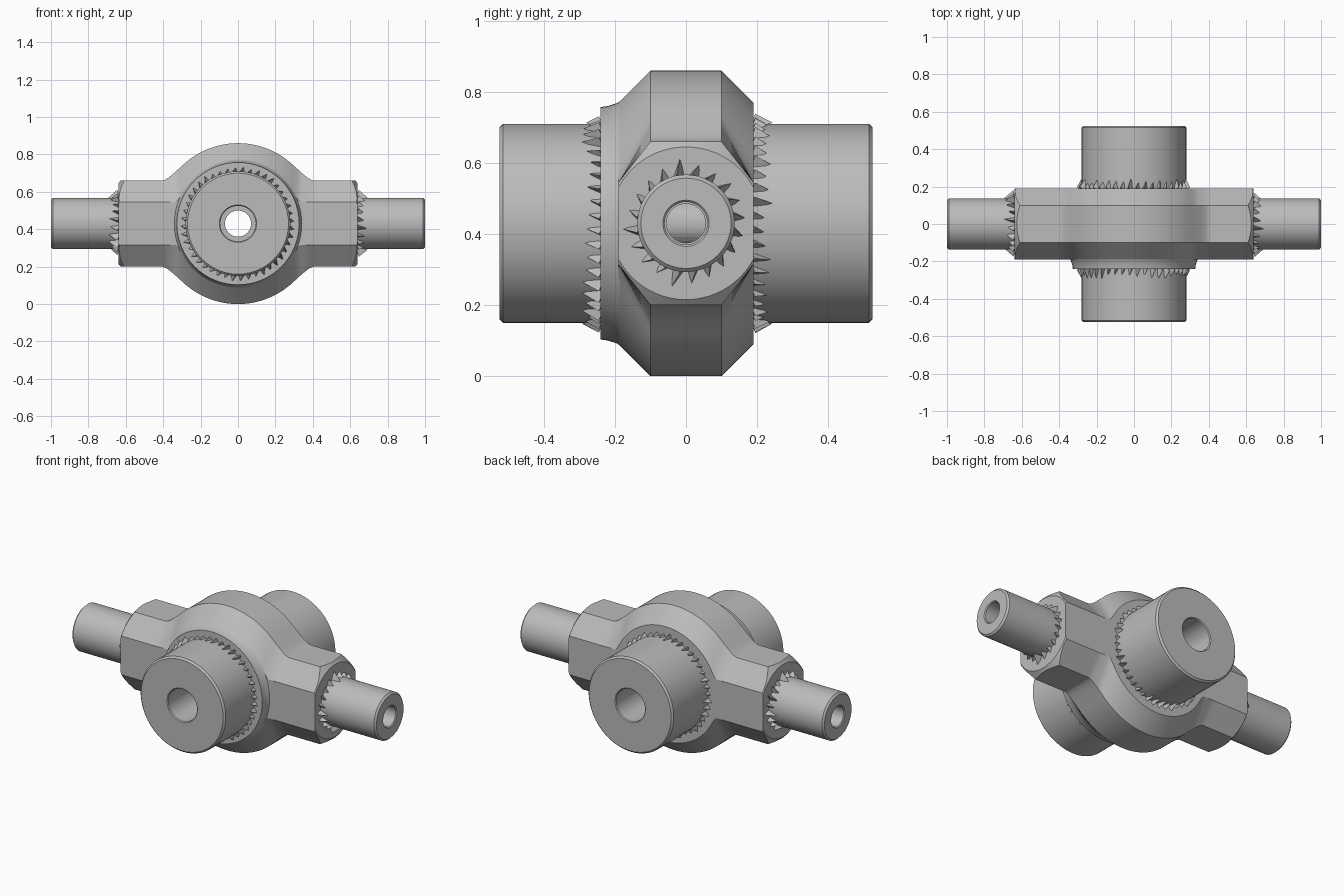
import bpy, bmesh, math, random
from mathutils import Vector, Matrix

random.seed(4)
if "Cube" in bpy.data.objects:
    bpy.data.objects.remove(bpy.data.objects["Cube"], do_unlink=True)

CENTRE = Vector((0, 0, 0.43))
ARM = 0.64           # half length of the housing
FACE = 0.19          # half thickness of the housing
RIDGE = 0.10         # half width of the flat outer rim

steel = bpy.data.materials.new("grey_steel")
steel.use_nodes = True
steel.diffuse_color = (0.5, 0.5, 0.5, 1)
steel.node_tree.nodes["Principled BSDF"].inputs["Base Color"].default_value = (0.5, 0.5, 0.5, 1)


def finish(name, bm, smooth=True):
    bmesh.ops.remove_doubles(bm, verts=bm.verts, dist=1e-5)
    bmesh.ops.recalc_face_normals(bm, faces=bm.faces)
    mesh = bpy.data.meshes.new(name)
    bm.to_mesh(mesh)
    bm.free()
    mesh.materials.append(steel)
    obj = bpy.data.objects.new(name, mesh)
    bpy.context.collection.objects.link(obj)
    if smooth:
        smooth_edges(obj)
    return obj


def activate(obj):
    bpy.ops.object.select_all(action='DESELECT')
    obj.select_set(True)
    bpy.context.view_layer.objects.active = obj


def smooth_edges(obj):
    activate(obj)
    bpy.ops.object.shade_smooth_by_angle(angle=math.radians(28))


def placement(direction):
    return Matrix.Translation(CENTRE) @ Vector(direction).to_track_quat('Z', 'Y').to_matrix().to_4x4()


def lathe(name, profile, direction, steps=64, closed=False):
    """Turn (radius, distance) points around an axis through the centre."""
    bm = bmesh.new()
    verts = [bm.verts.new((r, 0, d)) for r, d in profile]
    pairs = list(zip(verts, verts[1:]))
    if closed:
        pairs.append((verts[-1], verts[0]))
    edges = [bm.edges.new(p) for p in pairs]
    bmesh.ops.spin(bm, geom=verts + edges, cent=(0, 0, 0), axis=(0, 0, 1),
                   angle=math.tau, steps=steps)
    bm.transform(placement(direction))
    return finish(name, bm)


def tube(name, radius, bore, start, end, direction):
    c = 0.01
    lathe(name, [(bore, start), (radius, start), (radius, end - c), (radius - c, end),
                 (bore + c / 2, end), (bore, end - c / 2)], direction, closed=True)


def shards(name, radius, wall, reach, length, count, direction):
    """Jagged fillet teeth where a shaft leaves a wall."""
    bm = bmesh.new()
    step = math.tau / count

    def point(r, a, d):
        return bm.verts.new((r * math.cos(a), r * math.sin(a), d))

    for i in range(count):
        a = i * step
        k = random.uniform(0.5, 1)
        inner = radius - 0.01
        p = [point(inner, a, wall - 0.01), point(inner, a + step, wall - 0.01),
             point(radius + reach * k, a + step * 0.3, wall + 0.005),
             point(radius + 0.003, a + step * 0.6, wall + length * k)]
        for tri in ((0, 1, 2), (0, 1, 3), (0, 2, 3), (1, 2, 3)):
            bm.faces.new([p[j] for j in tri])
    bm.transform(placement(direction))
    finish(name, bm, smooth=False)


def boolean(obj, cutter, operation):
    mod = obj.modifiers.new(operation, 'BOOLEAN')
    mod.operation = operation
    mod.solver = 'EXACT'
    mod.object = cutter
    activate(obj)
    bpy.ops.object.modifier_apply(modifier=mod.name)
    bpy.data.objects.remove(cutter, do_unlink=True)


def blend(x, radius, floor, soft):
    """Half height of a disc flowing into a straight arm."""
    disc = math.sqrt(max(radius * radius - x * x, 0))
    return max(disc, floor) + max(soft - abs(disc - floor), 0) ** 2 / (4 * soft)


# Housing: eight-sided sections lofted along the arms, swelling into the hub
bm = bmesh.new()
sections = []
count = 96
for i in range(count + 1):
    x = ARM * (2 * i / count - 1)
    h, s = blend(x, 0.43, 0.23, 0.09), blend(x, 0.34, 0.115, 0.05)
    ring = [(RIDGE, h), (FACE, s), (FACE, -s), (RIDGE, -h),
            (-RIDGE, -h), (-FACE, -s), (-FACE, s), (-RIDGE, h)]
    sections.append([bm.verts.new(CENTRE + Vector((x, y, z))) for y, z in ring])
for a, b in zip(sections, sections[1:]):
    for j in range(8):
        k = (j + 1) % 8
        bm.faces.new((a[j], a[k], b[k], b[j]))
bm.faces.new(sections[0])
bm.faces.new(sections[-1])
housing = finish("housing", bm)

# Round off the arm ends, then drill both bores
half = [(0.6, 0.57), (0.25, 0.61), (0.215, ARM), (0, ARM)]
trim = lathe("end_trim", [(r, -d) for r, d in reversed(half)] + half, (1, 0, 0))
boolean(housing, trim, 'INTERSECT')
for axis, r in (((1, 0, 0), 0.055), ((0, 1, 0), 0.07)):
    drill = lathe("drill", [(0, -1), (r, -1), (r, 1), (0, 1)], axis, steps=32)
    boolean(housing, drill, 'DIFFERENCE')
smooth_edges(housing)

# Raised collar on the front face only
lathe("front_collar", [(0.25, 0.15), (0.375, 0.15), (0.35, 0.175), (0.338, 0.195),
                       (0.33, 0.22), (0.327, 0.24), (0.25, 0.24)], (0, -1, 0), closed=True)

# Large shafts front and back, small shafts left and right
for side, sign, wall in (("front", -1, 0.24), ("back", 1, FACE)):
    tube(side + "_shaft", 0.28, 0.095, 0.15, 0.525, (0, sign, 0))
    shards(side + "_shaft_teeth", 0.28, wall, 0.03, 0.055, 44, (0, sign, 0))
for side, sign in (("left", 1), ("right", -1)):
    tube(side + "_shaft", 0.137, 0.06, 0.6, 1.0, (sign, 0, 0))
    shards(side + "_shaft_teeth", 0.137, ARM, 0.045, 0.055, 20, (sign, 0, 0))
